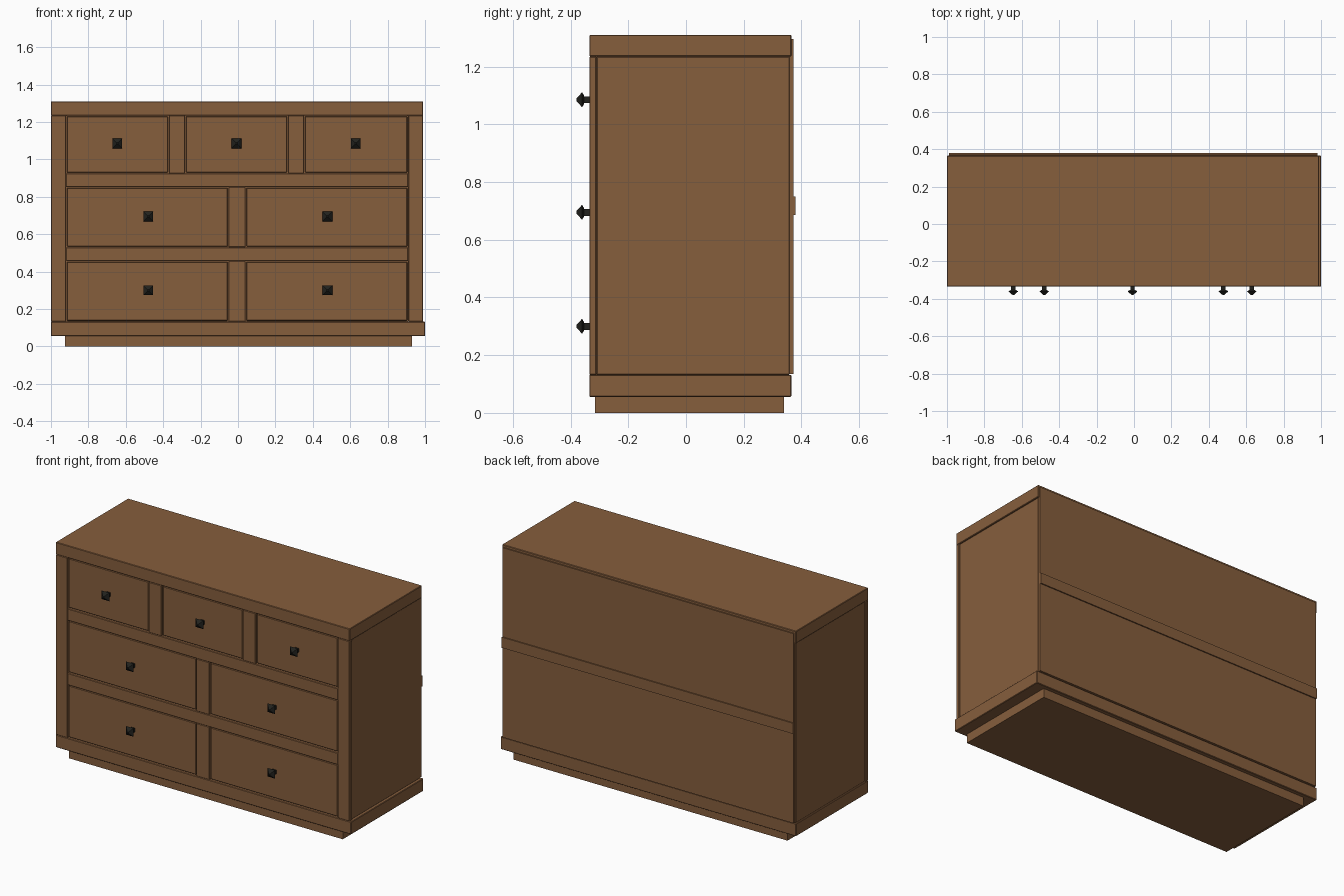
import bpy
import bmesh

cube = bpy.data.objects.get("Cube")
if cube:
    bpy.data.objects.remove(cube, do_unlink=True)


def material(name, rgb):
    m = bpy.data.materials.new(name)
    m.use_nodes = True
    m.diffuse_color = (*rgb, 1)
    m.node_tree.nodes["Principled BSDF"].inputs["Base Color"].default_value = (*rgb, 1)
    return m


wood = material("brown_wood", (0.24, 0.112, 0.046))
iron = material("black_iron", (0.016, 0.016, 0.013))


def finish(name, bm, mat):
    bmesh.ops.recalc_face_normals(bm, faces=bm.faces)
    mesh = bpy.data.meshes.new(name)
    bm.to_mesh(mesh)
    bm.free()
    mesh.materials.append(mat)
    obj = bpy.data.objects.new(name, mesh)
    bpy.context.collection.objects.link(obj)
    return obj


def add_box(bm, xs, ys, zs):
    verts = bmesh.ops.create_cube(bm, size=1)["verts"]
    for v in verts:
        v.co = [lo + (c + 0.5) * (hi - lo) for c, (lo, hi) in zip(v.co, (xs, ys, zs))]


def board(name, xs, ys, zs, edge=0.003):
    bm = bmesh.new()
    add_box(bm, xs, ys, zs)
    obj = finish(name, bm, wood)
    if edge:
        bev = obj.modifiers.new("eased_edges", "BEVEL")
        bev.width = edge
        bev.segments = 1
    return obj


FRONT, BACK = -0.335, 0.365
LEFT, RIGHT = 0.99, -1.0
FRAME = (FRONT, -0.29)

# Top slab, base moulding and plinth
board("top", (RIGHT, LEFT), (FRONT, BACK), (1.235, 1.31))
board("base_moulding", (RIGHT, 1.0), (FRONT, BACK), (0.055, 0.132))
board("plinth", (-0.925, 0.93), (-0.315, 0.34), (0, 0.055), 0)

# Front stiles and recessed side panels
for side, outer, inner in (("right", RIGHT, -0.92), ("left", LEFT, 0.91)):
    sign = 1 if outer > 0 else -1
    board(side + "_stile", sorted((outer, inner)), (FRONT, -0.31), (0.132, 1.235))
    board(side + "_panel", sorted((outer - sign * 0.006, inner)), (-0.31, 0.36), (0.132, 1.235))

# Horizontal rails between the rows
for name, zs in (("upper_rail", (0.852, 0.925)), ("lower_rail", (0.457, 0.53))):
    board(name, (-0.92, 0.91), FRAME, zs)

# Rows: bottom, top, drawer spans, knob positions
rows = [
    ("top", 0.925, 1.235, [(-0.92, -0.37), (-0.283, 0.267), (0.353, 0.91)], [-0.645, -0.008, 0.63], 1.085),
    ("middle", 0.53, 0.852, [(-0.92, -0.05), (0.04, 0.91)], [-0.48, 0.478], 0.695),
    ("bottom", 0.132, 0.457, [(-0.92, -0.05), (0.04, 0.91)], [-0.48, 0.478], 0.3),
]
GAP = 0.005


def knob(name, x, z):
    # Square stem with a pyramid head
    bm = bmesh.new()
    add_box(bm, (x - 0.012, x + 0.012), (-0.36, -0.32), (z - 0.012, z + 0.012))
    rings = []
    for half, y in ((0.014, -0.353), (0.026, -0.36), (0.004, -0.38)):
        rings.append([bm.verts.new((x + sx * half, y, z + sz * half))
                      for sx, sz in ((-1, -1), (1, -1), (1, 1), (-1, 1))])
    for a, b in zip(rings, rings[1:]):
        for i in range(4):
            j = (i + 1) % 4
            bm.faces.new((a[i], a[j], b[j], b[i]))
    bm.faces.new(rings[0])
    bm.faces.new(rings[-1])
    finish(name, bm, iron)


for row, low, high, spans, knobs, kz in rows:
    for i, ((a, b), kx) in enumerate(zip(spans, knobs), 1):
        board(f"{row}_drawer_{i}", (a + GAP, b - GAP), (FRONT + 0.006, -0.3),
              (low + GAP, high - GAP))
        knob(f"{row}_knob_{i}", kx, kz)
    # Upright dividers fill the space between neighbouring drawers
    for i, (p, q) in enumerate(zip(spans, spans[1:]), 1):
        board(f"{row}_divider_{i}", (p[1], q[0]), FRAME, (low, high))

# Panel behind the drawer gaps
board("inner_panel", (-0.92, 0.91), (-0.3, -0.28), (0.132, 1.235), 0)

# Back panels with a joining strip
for name, zs in (("lower_back", (0.135, 0.7)), ("upper_back", (0.7, 1.295))):
    board(name, (-0.988, 0.982), (0.355, 0.372), zs, 0)
board("back_strip", (-0.988, 0.982), (0.36, 0.379), (0.685, 0.75), 0)
